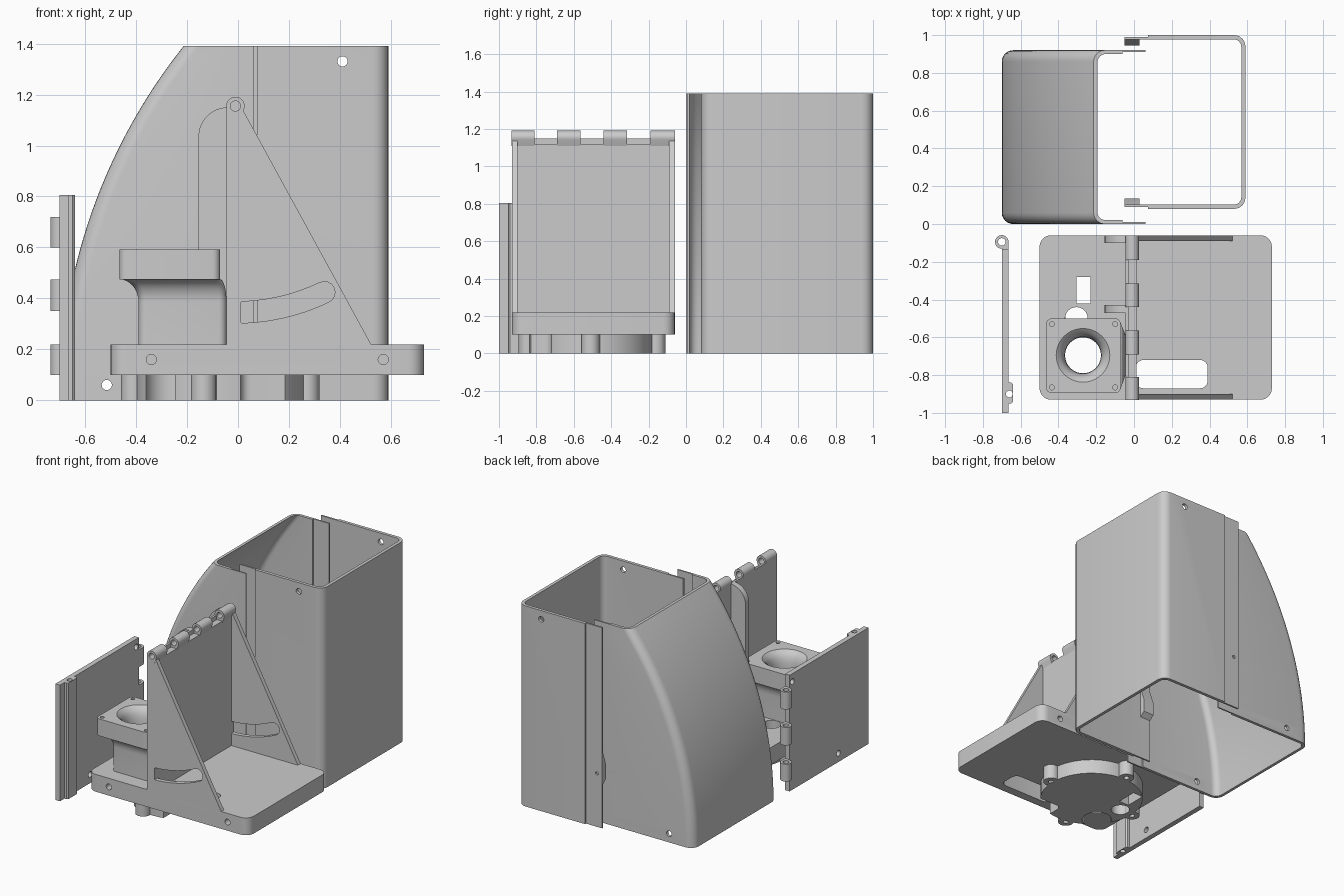
import bpy, bmesh, math

if "Cube" in bpy.data.objects:
    bpy.data.objects.remove(bpy.data.objects["Cube"])

grey = bpy.data.materials.new("plain_grey")
grey.diffuse_color = (0.6, 0.6, 0.6, 1)
grey.use_nodes = True
grey.node_tree.nodes["Principled BSDF"].inputs["Base Color"].default_value = grey.diffuse_color
helpers = []


def loft(name, rings, cutter=False):
    """Closed solid through a list of equal-length rings of 3D points."""
    bm = bmesh.new()
    rows = [[bm.verts.new(p) for p in ring] for ring in rings]
    n = len(rows[0])
    for a, b in zip(rows, rows[1:]):
        for i in range(n):
            j = (i + 1) % n
            bm.faces.new((a[i], a[j], b[j], b[i]))
    bm.faces.new(rows[0][::-1])
    bm.faces.new(rows[-1])
    bmesh.ops.recalc_face_normals(bm, faces=bm.faces)
    me = bpy.data.meshes.new(name)
    bm.to_mesh(me)
    bm.free()
    me.materials.append(grey)
    ob = bpy.data.objects.new(name, me)
    bpy.context.collection.objects.link(ob)
    if cutter:
        ob.hide_render = True
        helpers.append(ob)
    return ob


def prism(name, pts, axis, lo, hi, cutter=False):
    put = {'x': lambda a, b, t: (t, a, b), 'y': lambda a, b, t: (a, t, b),
           'z': lambda a, b, t: (a, b, t)}[axis]
    return loft(name, [[put(a, b, t) for a, b in pts] for t in (lo, hi)], cutter)


def arc(cx, cy, r, a0, a1, n=7):
    return [(cx + r * math.cos(math.radians(a0 + (a1 - a0) * i / (n - 1))),
             cy + r * math.sin(math.radians(a0 + (a1 - a0) * i / (n - 1)))) for i in range(n)]


def circle(cx, cy, r, n=32):
    return arc(cx, cy, r, 0, 360 - 360 / n, n)


def rect(x0, y0, x1, y1):
    return [(x0, y0), (x1, y0), (x1, y1), (x0, y1)]


def rrect(x0, y0, x1, y1, r):
    return (arc(x0 + r, y0 + r, r, 180, 270) + arc(x1 - r, y0 + r, r, 270, 360)
            + arc(x1 - r, y1 - r, r, 0, 90) + arc(x0 + r, y1 - r, r, 90, 180))


def cut(ob, *cutters):
    for c in cutters:
        m = ob.modifiers.new("cut", 'BOOLEAN')
        m.operation, m.solver, m.object = 'DIFFERENCE', 'EXACT', c


def hole(cx, cy, r, axis, lo, hi):
    return prism("hole_cutter", circle(cx, cy, r, 24), axis, lo, hi, True)


# Curved cover: U-shaped section whose closed side follows a large arc
H = 1.39
R = 2.23


def cover_ring(z):
    x = -0.70 + R - math.sqrt(R * R - z * z)
    pts = ([(0.06, 0.92)] + arc(x + 0.06, 0.86, 0.06, 90, 180) + arc(x + 0.06, 0.06, 0.06, 180, 270)
           + [(0.06, 0), (0.06, 0.01), (-0.06, 0.01), (-0.06, 0.02)]
           + arc(x + 0.065, 0.065, 0.045, 270, 180) + arc(x + 0.065, 0.855, 0.045, 180, 90)
           + [(-0.06, 0.90), (-0.06, 0.91), (0.06, 0.91)])
    return [(a, b, z) for a, b in pts]


cover = loft("curved_cover", [cover_ring(H * i / 28) for i in range(29)])
cut(cover, hole(-0.515, 0.06, 0.02, 'y', -0.1, 1.1), hole(-0.01, 0.37, 0.011, 'y', -0.1, 1.1))

# Straight housing with thin tongues
shell = prism("straight_housing",
              [(0.075, 0.08)] + arc(0.53, 0.14, 0.06, 270, 360) + arc(0.53, 0.94, 0.06, 0, 90)
              + [(0.075, 1.0), (0.075, 0.99), (-0.05, 0.99), (-0.05, 0.978)]
              + arc(0.528, 0.938, 0.04, 90, 0) + arc(0.528, 0.142, 0.04, 0, -90)
              + [(-0.05, 0.102), (-0.05, 0.09), (0.075, 0.09)], 'z', 0, H)
cut(shell, hole(0.41, 1.33, 0.02, 'y', 0, 1.1), hole(-0.01, 0.37, 0.011, 'y', 0, 1.1))

# Wedge catches on the tongues
for side, name in ((1, "rear_catch"), (-1, "front_catch")):
    pts = [(0.54 + side * d, z) for d, z in ((0.44, 0.30), (0.405, 0.33), (0.405, 0.42), (0.44, 0.52))]
    prism(name, pts, 'x', -0.05, 0.03)

# Base plate with openings and side screw holes
mouth_profile = [(-0.05, 0.095), (0.48, 0.095), (0.52, 0.098), (0.55, 0.106),
                 (0.575, 0.12), (0.592, 0.142), (0.62, 0.15)]
mouth = loft("mouth_cutter", [[(x, y, z) for x, y in circle(-0.27, -0.695, r, 40)]
                              for z, r in mouth_profile], True)
window = prism("window_cutter", rect(-0.305, -0.42, -0.23, -0.28), 'z', -0.1, 0.3, True)
port = hole(-0.305, -0.5, 0.06, 'z', -0.1, 0.3)
slot = prism("slot_cutter", rrect(0.01, -0.87, 0.39, -0.72, 0.04), 'z', -0.1, 0.3, True)
base = prism("base_plate", rrect(-0.50, -0.93, 0.73, -0.06, 0.06), 'z', 0.10, 0.22)
cut(base, mouth, window, port, slot)
for x in (-0.34, 0.57):
    cut(base, hole(x, 0.16, 0.02, 'y', -1.0, -0.85), hole(x, 0.16, 0.02, 'y', -0.14, 0.0))

# Mounting boss under the base
body = prism("under_boss", circle(-0.07, -0.51, 0.33, 48), 'z', 0, 0.101)
cut(body, mouth, window, port, slot)
for x, y in ((-0.41, -0.51), (0.27, -0.51), (-0.135, -0.845), (-0.07, -0.16)):
    lug = prism("boss_lug", circle(x, y, 0.05, 24), 'z', 0, 0.101)
    cut(lug, hole(x, y, 0.018, 'z', -0.1, 0.08))

# Upright wall and triangular side plates with curved slots
prism("upright_wall", rect(-0.045, -0.93, 0.012, -0.06), 'z', 0.215, 1.12)
prism("wall_top_lip", rect(-0.045, -0.93, -0.03, -0.06), 'z', 1.115, 1.15)
HX, HZ = -0.01, 1.155
curve = (arc(HX, HZ, 0.852, -88, -64.5, 14)
         + arc(HX + 0.81 * math.cos(math.radians(-64.5)), HZ + 0.81 * math.sin(math.radians(-64.5)),
               0.042, -64.5, 115.5, 9)[1:-1]
         + arc(HX, HZ, 0.768, -64.5, -88, 14)
         + arc(HX + 0.81 * math.cos(math.radians(-88)), HZ + 0.81 * math.sin(math.radians(-88)),
               0.042, 92, 272, 9)[1:-1])
for y, name in ((-0.93, "front_side_plate"), (-0.09, "rear_side_plate")):
    plate = prism(name, [(-0.045, 0.215), (0.525, 0.215), (0.022, 1.135), (-0.045, 1.135)],
                  'y', y, y + 0.03)
    cut(plate, prism("curved_slot_cutter", curve, 'y', y - 0.05, y + 0.08, True))

# Hinge knuckles on the wall
for y0, y1 in ((-0.932, -0.81), (-0.69, -0.565), (-0.44, -0.315), (-0.19, -0.06)):
    k = prism("wall_knuckle", [(-0.045, 1.11), (0.012, 1.11)] + arc(HX, HZ, 0.036, -20, 180, 20),
              'y', y0, y1)
    cut(k, hole(HX, HZ, 0.02, 'y', y0 - 0.02, y1 + 0.02))

# Ribs behind the wall
for y in (-0.10, -0.47):
    prism("rib", [(-0.04, 0.215), (-0.155, 0.215)] + arc(-0.04, 1.035, 0.115, 180, 90, 12),
          'y', y, y + 0.04)

# Funnel block: narrow neck flaring into a square head
rings = [(0.215, 0), (0.385, 0)] + [(0.385 + 0.09 * math.sin(t), 1 - math.cos(t))
                                    for t in (math.pi / 2 * i / 8 for i in range(1, 9))]


def neck_ring(z, f):
    return [(x, y, z) for x, y in rrect(-0.39 - 0.075 * f, -0.825 - 0.07 * f,
                                        -0.045 - 0.025 * f, -0.562 + 0.062 * f, 0.03)]


neck = loft("funnel_neck", [neck_ring(z, f) for z, f in rings])
cut(neck, mouth)
head = prism("funnel_head", rrect(-0.465, -0.895, -0.07, -0.50, 0.03), 'z', 0.474, 0.592)
cut(head, mouth)
for x in (-0.435, -0.10):
    for y in (-0.865, -0.53):
        cut(head, hole(x, y, 0.013, 'z', 0.50, 0.65))

# Door panel with rail and hinge knuckles
door = prism("door_panel", rect(-0.70, -1.0, -0.665, -0.135), 'z', 0, 0.805)
cut(door, hole(-0.67, 0.06, 0.02, 'x', -0.8, -0.6), hole(-0.165, 0.75, 0.02, 'x', -0.8, -0.6))
rail = prism("door_rail", [(-0.67, -0.95), (-0.65, -0.95), (-0.64, -0.94), (-0.64, -0.85),
                           (-0.65, -0.84), (-0.67, -0.84)], 'z', 0, 0.805)
cut(rail, hole(-0.66, -0.90, 0.018, 'z', -0.1, 0.9))
cut(door, hole(-0.66, -0.90, 0.018, 'z', -0.1, 0.9))
for z0, z1 in ((0.10, 0.22), (0.35, 0.475), (0.60, 0.72)):
    k = prism("door_knuckle", [(-0.70, -0.14), (-0.665, -0.14)] + arc(-0.70, -0.095, 0.036, 0, 270, 24),
              'z', z0, z1)
    cut(k, hole(-0.70, -0.095, 0.02, 'z', z0 - 0.02, z1 + 0.02))

# Apply the cuts, drop the cutters and shade
dg = bpy.context.evaluated_depsgraph_get()
dg.update()
parts = [o for o in bpy.data.objects if o not in helpers]
for ob in parts:
    if ob.modifiers:
        me = bpy.data.meshes.new_from_object(ob.evaluated_get(dg))
        ob.modifiers.clear()
        ob.data = me
for h in helpers:
    bpy.data.objects.remove(h, do_unlink=True)
for ob in parts:
    ob.select_set(True)
bpy.context.view_layer.objects.active = parts[0]
bpy.ops.object.shade_smooth_by_angle(angle=math.radians(30))
